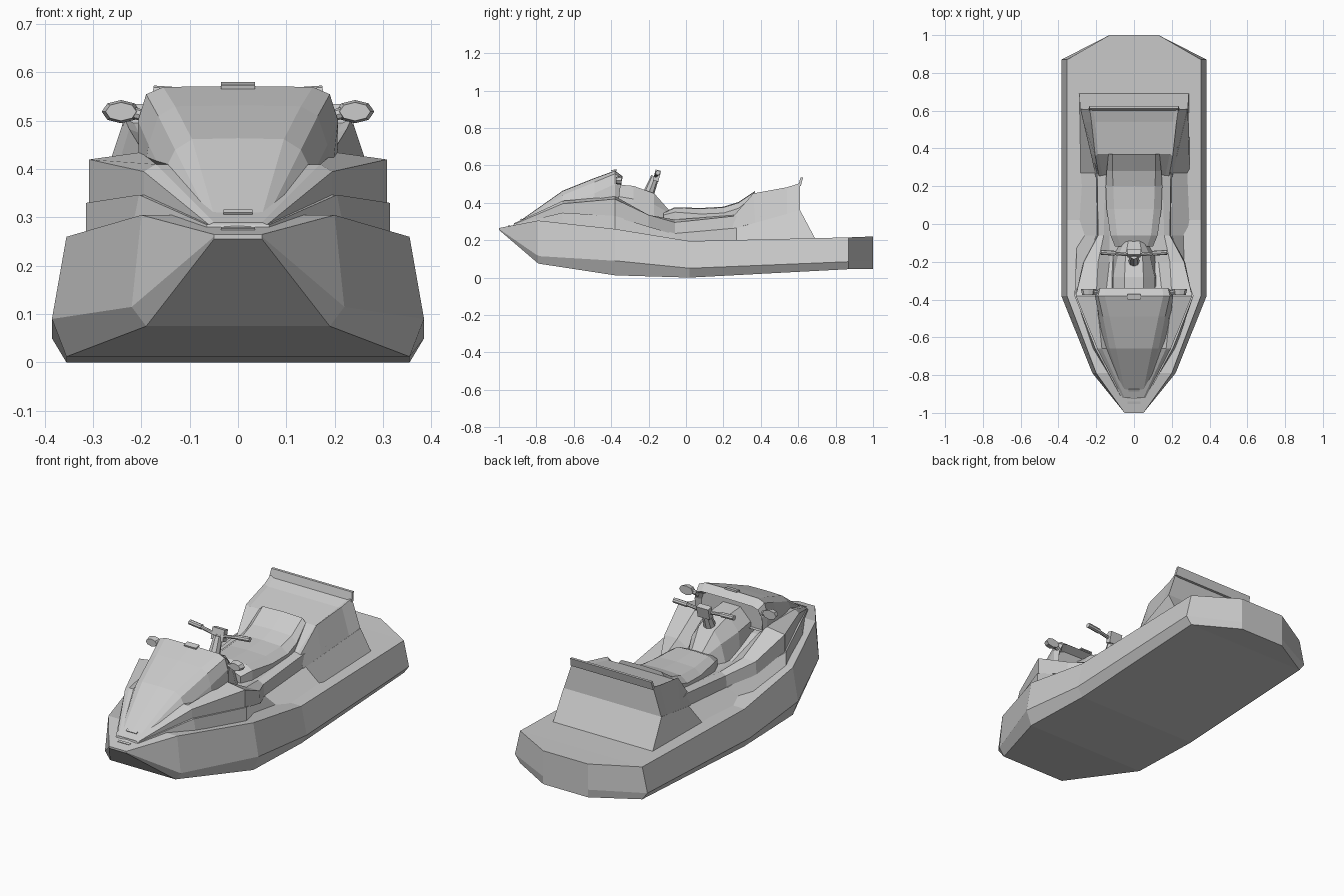
import bpy, bmesh
from mathutils import Vector

old = bpy.data.objects.get("Cube")
if old:
    bpy.data.objects.remove(old, do_unlink=True)

grey = bpy.data.materials.new("plain_grey")
grey.use_nodes = True
grey.diffuse_color = (0.6, 0.6, 0.6, 1)
grey.node_tree.nodes["Principled BSDF"].inputs["Base Color"].default_value = (0.6, 0.6, 0.6, 1)


def finish(name, bm):
    bmesh.ops.remove_doubles(bm, verts=bm.verts, dist=0.0005)
    bmesh.ops.recalc_face_normals(bm, faces=bm.faces)
    mesh = bpy.data.meshes.new(name)
    bm.to_mesh(mesh)
    bm.free()
    mesh.materials.append(grey)
    part = bpy.data.objects.new(name, mesh)
    bpy.context.collection.objects.link(part)
    return part


def centre(rail, lift=0):
    """Centreline copy of a rail."""
    return [(0, y, z + lift) for x, y, z in rail]


def shift(rail, dx=0.0, dy=0.0, dz=0.0):
    return [(x + dx, y + dy, z + dz) for x, y, z in rail]


def loft(name, rails):
    """Symmetric closed body through rails running front to back.
    First and last rails lie on the centreline."""
    bm = bmesh.new()
    rings = []
    for half in zip(*rails):
        other = [(-x, y, z) for x, y, z in reversed(half[1:-1])]
        rings.append([bm.verts.new(p) for p in list(half) + other])
    count = len(rings[0])
    for a, b in zip(rings, rings[1:]):
        for i in range(count):
            j = (i + 1) % count
            bm.faces.new((a[i], a[j], b[j], b[i]))
    bm.faces.new(rings[0])
    bm.faces.new(rings[-1])
    return finish(name, bm)


def tube(name, start, end, radius, tip=None, sides=8):
    """Tapered rod between two points."""
    start, end = Vector(start), Vector(end)
    bm = bmesh.new()
    bmesh.ops.create_cone(bm, cap_ends=True, segments=sides, radius1=radius,
                          radius2=tip or radius, depth=(end - start).length)
    part = finish(name, bm)
    part.rotation_mode = "QUATERNION"
    part.rotation_quaternion = (end - start).to_track_quat("Z", "Y")
    part.location = (start + end) / 2
    return part


def box(name, place, size, tilt=0):
    bm = bmesh.new()
    bmesh.ops.create_cube(bm, size=1)
    bmesh.ops.scale(bm, vec=size, verts=bm.verts)
    part = finish(name, bm)
    part.location = place
    part.rotation_euler.x = tilt
    return part


# Hull: flat bottom, chine, gunwale and deck
bottom = [(.05, -1, .255), (.19, -.79, .075), (.355, -.38, .012),
          (.355, .02, 0), (.355, .87, .045), (.13, 1, .045)]
chine = [(.05, -1, .26), (.22, -.79, .115), (.385, -.38, .09),
         (.385, .02, .05), (.385, .87, .085), (.13, 1, .085)]
gunwale = [(.05, -1, .265), (.2, -.79, .305), (.355, -.38, .26),
           (.355, .02, .195), (.355, .87, .215), (.13, 1, .22)]
loft("hull", [centre(bottom), bottom, chine, gunwale, centre(gunwale)])

# Lower body between the deck and the waistline groove
base = [(.06, -.93, .26), (.22, -.66, .27), (.315, -.38, .24),
        (.3, -.06, .19), (.295, .27, .19), (.29, .69, .21)]
waist = [(.065, -.92, .285), (.205, -.66, .347), (.315, -.38, .33),
         (.2, -.06, .236), (.205, .27, .265), (.285, .61, .36)]
loft("lower_body", [centre(base), base, waist, centre(waist)])

# Upper body: side panels, gunwale tops and footwells
skirt = [(.06, -.92, .28), (.195, -.66, .34), (.308, -.38, .325), (.27, -.2, .27),
         (.195, -.06, .23), (.2, .27, .26), (.245, .45, .3)]
rim = [(.06, -.92, .285), (.195, -.66, .395), (.308, -.38, .42), (.265, -.2, .335),
       (.19, -.06, .295), (.195, .27, .33), (.24, .45, .33)]
shelf = [(.05, -.92, .29), (.17, -.66, .41), (.2, -.38, .435), (.19, -.2, .335),
         (.16, -.06, .31), (.15, .27, .335), (.2, .45, .335)]
floor = [(.04, -.92, .29), (.14, -.66, .41), (.15, -.38, .38), (.13, -.2, .3),
         (.13, -.06, .3), (.13, .27, .33), (.15, .45, .33)]
loft("upper_body", [centre(skirt), skirt, rim, shelf, floor, centre(floor)])

# Hood with faceted shoulders and a recessed rear edge
ridge = [(.035, -.93, .275), (.05, -.88, .307), (.095, -.66, .462), (.13, -.49, .53),
         (.155, -.38, .57), (.15, -.34, .54), (.14, -.38, .52)]
shoulder = [(.05, -.93, .272), (.06, -.88, .3), (.13, -.66, .44), (.165, -.49, .51),
            (.19, -.38, .555), (.18, -.34, .53), (.165, -.38, .51)]
side = [(.06, -.93, .27), (.075, -.88, .29), (.155, -.66, .39), (.185, -.49, .45),
        (.207, -.38, .5), (.195, -.35, .49), (.175, -.38, .48)]
foot = [(.06, -.93, .265), (.085, -.88, .28), (.17, -.66, .36), (.195, -.49, .39),
        (.205, -.38, .41), (.195, -.36, .41), (.175, -.38, .41)]
loft("hood", [centre(foot), foot, side, shoulder, ridge, centre(ridge, .002)])

# Steering pod behind the hood
pod_low = [(.12, -.4, .3), (.12, -.28, .3), (.11, -.17, .3), (.06, -.08, .3)]
pod_side = [(.11, -.4, .44), (.11, -.28, .42), (.085, -.17, .39), (.045, -.08, .34)]
pod_top = [(.05, -.4, .5), (.05, -.28, .49), (.045, -.17, .45), (.03, -.09, .36)]
loft("steering_pod", [centre(pod_low), pod_low, pod_side, pod_top, centre(pod_top)])

# Seat cushion flowing into the raised rear
seat_top = [(.07, -.12, .345), (.09, -.06, .372), (.105, .08, .368), (.11, .2, .375),
            (.115, .28, .4), (.115, .37, .46)]
seat_edge = [(.1, -.12, .335), (.125, -.06, .35), (.145, .08, .34), (.15, .2, .345),
             (.145, .28, .37), (.135, .37, .44)]
seat_low = [(x, y, .29) for x, y, z in seat_edge]
loft("seat", [centre(seat_low), seat_low, seat_edge, seat_top, centre(seat_top, .004)])

# Seat back with flared side wings
wing_low = [(.203, .25, .262), (.228, .37, .293), (.268, .54, .34), (.283, .61, .36)]
wing_top = [(.185, .25, .325), (.205, .36, .45), (.225, .54, .483), (.235, .61, .505)]
panel = [(.165, .25, .325), (.19, .37, .44), (.205, .54, .475), (.215, .6, .495)]
loft("seat_back", [centre(wing_low, -.01), wing_low, wing_top, panel, centre(panel)])
lip_front = [(.24, .6, .49), (.235, .612, .535)]
lip_back = shift(lip_front, dy=.014)
loft("rear_lip", [centre(lip_front), lip_front, lip_back, centre(lip_back)])

# Handlebar: column, clamp, bars and grips
tube("steering_column", (0, -.2, .45), (0, -.165, .54), .03, .022)
box("bar_clamp", (0, -.155, .545), (.07, .03, .06), -.25)
for s in (-1, 1):
    tube("handlebar", (0, -.165, .54), (s * .11, -.155, .556), .009)
    tube("grip", (s * .1, -.155, .555), (s * .175, -.15, .56), .013)

# Mirrors: flattened eight-sided pods on short arms
for s in (-1, 1):
    mirror = tube("mirror", (s * .242, -.375, .519), (s * .242, -.345, .519), 1, .8)
    mirror.rotation_mode = "XYZ"
    mirror.rotation_euler = (1.5708, 0, .39 * 0)
    mirror.scale = (.04, .024, 1)
    tube("mirror_arm", (s * .18, -.365, .505), (s * .22, -.36, .518), .012)

# Thin trim strips on the nose and hood tip
box("nose_strip", (0, -.945, .275), (.07, .012, .008), .3)
box("hood_strip", (0, -.88, .31), (.06, .012, .008), .6)
box("hood_tip_strip", (0, -.385, .573), (.07, .03, .008), .2)
